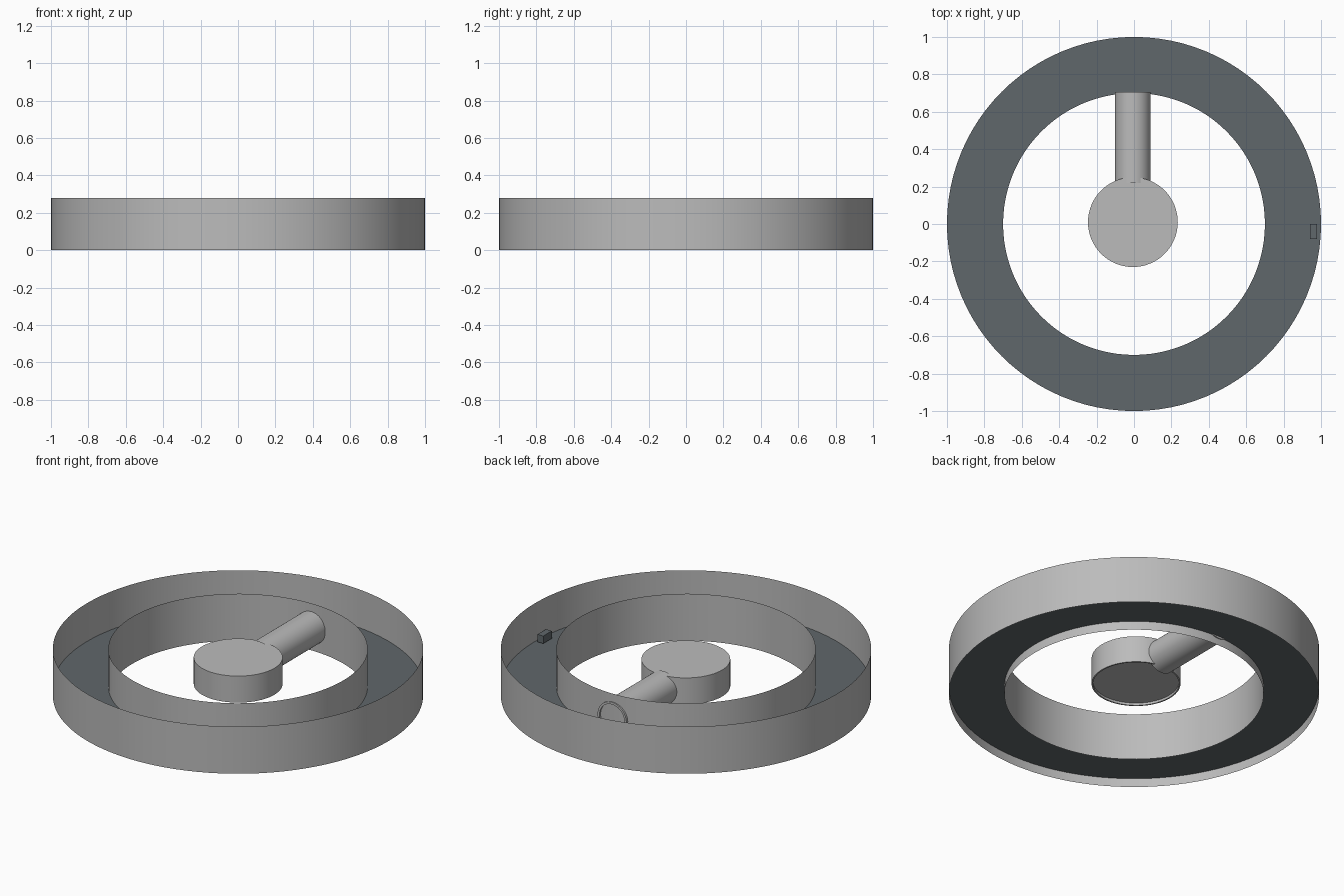
import bpy, bmesh, math
from mathutils import Matrix

if "Cube" in bpy.data.objects:
    bpy.data.objects.remove(bpy.data.objects["Cube"])


def material(name, col):
    m = bpy.data.materials.new(name)
    m.diffuse_color = (*col, 1)
    m.use_nodes = True
    m.node_tree.nodes["Principled BSDF"].inputs["Base Color"].default_value = m.diffuse_color
    return m


grey = material("light_grey", (0.5, 0.5, 0.5))
slate = material("dark_slate", (0.117, 0.136, 0.147))


def lathe(name, profile, mat, n=96, matrix=Matrix()):
    """Spin an open (radius, height) profile about z into a sheet surface."""
    bm = bmesh.new()
    rings = []
    for r, z in profile:
        if r == 0:
            rings.append([bm.verts.new((0, 0, z))] * n)
        else:
            rings.append([bm.verts.new((r * math.cos(i * math.tau / n),
                                        r * math.sin(i * math.tau / n), z)) for i in range(n)])
    for a, b in zip(rings, rings[1:]):
        for i in range(n):
            j = (i + 1) % n
            bm.faces.new(list(dict.fromkeys((a[i], a[j], b[j], b[i]))))
    bm.transform(matrix)
    return finish(name, bm, mat)


def finish(name, bm, mat):
    bmesh.ops.recalc_face_normals(bm, faces=bm.faces)
    me = bpy.data.meshes.new(name)
    bm.to_mesh(me)
    bm.free()
    me.materials.append(mat)
    ob = bpy.data.objects.new(name, me)
    bpy.context.collection.objects.link(ob)
    bpy.context.view_layer.objects.active = ob
    ob.select_set(True)
    bpy.ops.object.shade_smooth_by_angle(angle=math.radians(30))
    ob.select_set(False)
    return ob


# Thin channel walls and the floor between them
lathe("outer_wall", [(1.0, 0), (1.0, 0.28)], grey)
lathe("inner_wall", [(0.7, 0), (0.7, 0.28)], grey)
lathe("channel_floor", [(0.7, 0.052), (1.0, 0.052)], slate)

# Hub with a slightly recessed underside
lathe("hub", [(0, 0.078), (0.232, 0.078), (0.232, 0.064), (0.24, 0.064), (0.24, 0.222), (0, 0.222)],
      grey, 64, Matrix.Translation((-0.006, 0.01, 0)))

# Hollow pipe from the hub through the inner wall
lathe("spoke_pipe", [(0.082, 0.22), (0.082, 0.706), (0.095, 0.706), (0.095, 0.22)], grey, 48,
      Matrix.Translation((-0.006, 0, 0.136)) @ Matrix.Rotation(-math.pi / 2, 4, 'X'))

# Small block in the channel
bm = bmesh.new()
bmesh.ops.create_cube(bm, size=1, matrix=Matrix.Translation((0.96, -0.04, 0.08))
                      @ Matrix.Diagonal((0.038, 0.08, 0.045, 1)))
finish("channel_block", bm, slate)
